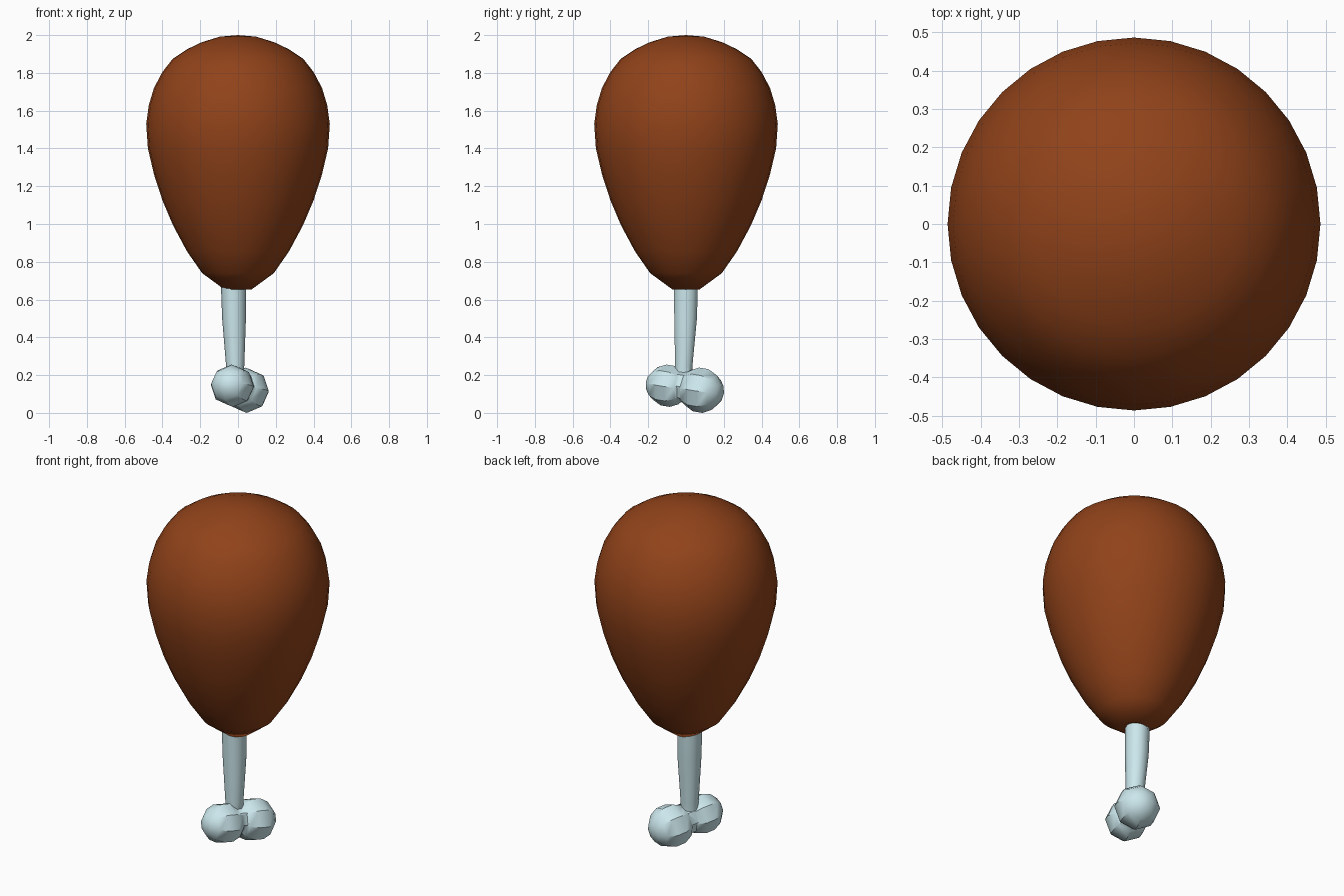
import bpy, bmesh, math
from mathutils import Matrix, Vector

if "Cube" in bpy.data.objects:
    bpy.data.objects.remove(bpy.data.objects["Cube"])


def material(name, color):
    m = bpy.data.materials.new(name)
    m.diffuse_color = (*color, 1)
    m.use_nodes = True
    m.node_tree.nodes["Principled BSDF"].inputs["Base Color"].default_value = m.diffuse_color
    return m


def make_object(name, bm, mat, angle):
    bmesh.ops.recalc_face_normals(bm, faces=bm.faces[:])
    me = bpy.data.meshes.new(name)
    bm.to_mesh(me)
    bm.free()
    me.materials.append(mat)
    ob = bpy.data.objects.new(name, me)
    bpy.context.collection.objects.link(ob)
    bpy.ops.object.select_all(action='DESELECT')
    ob.select_set(True)
    bpy.context.view_layer.objects.active = ob
    bpy.ops.object.shade_smooth_by_angle(angle=math.radians(angle))
    return ob


def loft(rings, sides):
    """Closed skin through circles given as (x, y, z, radius); radius 0 makes a pole."""
    bm = bmesh.new()
    loops = []
    for x, y, z, r in rings:
        n = sides if r > 0 else 1
        loops.append([bm.verts.new((x + r * math.cos(2 * math.pi * i / sides),
                                    y + r * math.sin(2 * math.pi * i / sides), z))
                      for i in range(n)])
    for a, b in zip(loops, loops[1:]):
        for i in range(sides):
            j = (i + 1) % sides
            quad = [a[i % len(a)], a[j % len(a)], b[j % len(b)], b[i % len(b)]]
            bm.faces.new(list(dict.fromkeys(quad)))
    for end in (loops[0], loops[-1]):
        if len(end) > 1:
            bm.faces.new(end)
    return bm


meat_mat = material("roast_meat", (0.28, 0.055, 0.01))
bone_mat = material("bone", (0.6, 0.8, 0.84))

# Meat: smooth pear-shaped body, pinched in around the bone
profile = [(0, 2.0), (0.095, 1.992), (0.19, 1.963), (0.27, 1.925), (0.345, 1.875),
           (0.40, 1.805), (0.445, 1.72), (0.472, 1.63), (0.486, 1.53), (0.477, 1.40),
           (0.444, 1.26), (0.40, 1.125), (0.345, 0.995), (0.27, 0.855), (0.19, 0.74),
           (0.07, 0.652), (0, 0.68)]
make_object("meat", loft([(0, 0, z, r) for r, z in profile], 32), meat_mat, 60)

# Bone shaft: slightly leaning, tapering to the knuckle
shaft = make_object("bone", loft([(-0.015, -0.012, 0.14, 0.045),
                                  (-0.015, -0.012, 0.25, 0.048),
                                  (-0.021, -0.002, 0.50, 0.063),
                                  (-0.025, 0.0, 0.75, 0.068)], 10), bone_mat, 40)


# Knuckle: two faceted knobs with a neck between them, fused to the shaft
def knob(name, center, size):
    bm = bmesh.new()
    bmesh.ops.create_uvsphere(bm, u_segments=8, v_segments=7, radius=1)
    axis = Vector((0.08, 0.18, -0.03)).to_track_quat('Z', 'Y').to_matrix().to_4x4()
    bm.transform(Matrix.Translation(center) @ axis @ Matrix.Diagonal((*size, 1)))
    return make_object(name, bm, bone_mat, 40)


knobs = [knob("front_knob", (-0.03, -0.095, 0.148), (0.115, 0.112, 0.12)),
         knob("back_knob", (0.043, 0.078, 0.124), (0.122, 0.12, 0.124)),
         knob("knob_neck", (0.002, -0.01, 0.145), (0.088, 0.088, 0.1))]
bpy.context.view_layer.objects.active = shaft
for k in knobs:
    mod = shaft.modifiers.new("fuse", 'BOOLEAN')
    mod.operation = 'UNION'
    mod.solver = 'EXACT'
    mod.object = k
    while shaft.modifiers[0] != mod:
        bpy.ops.object.modifier_apply(modifier=shaft.modifiers[0].name)
    bpy.ops.object.modifier_apply(modifier=mod.name)
    bpy.data.objects.remove(k)
bpy.ops.object.select_all(action='DESELECT')
shaft.select_set(True)
bpy.ops.object.shade_smooth_by_angle(angle=math.radians(50))

# Rest the knuckle on the ground
low = min(v.co.z for v in shaft.data.vertices)
for v in shaft.data.vertices:
    if v.co.z < 0.4:
        v.co.z -= low
